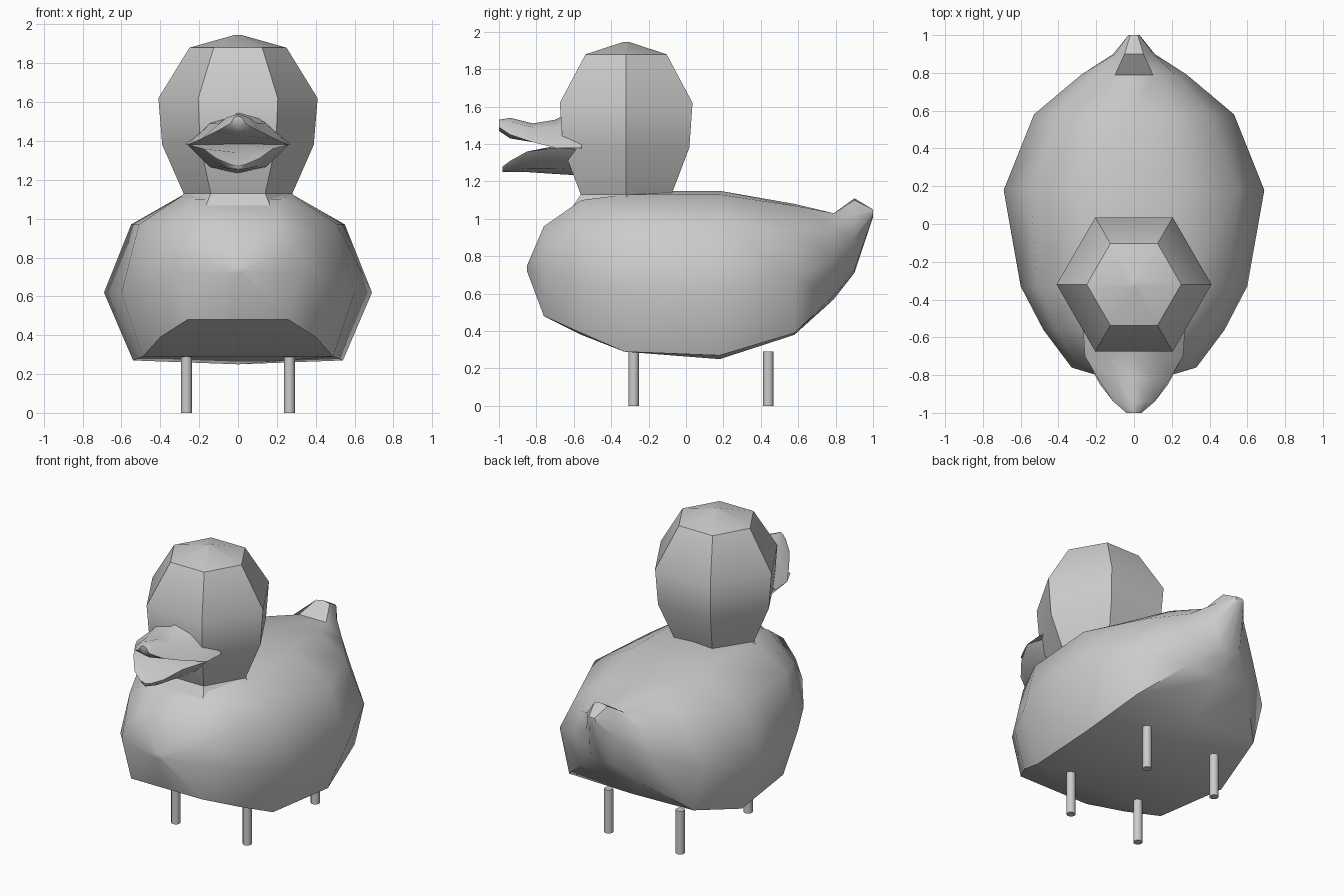
import bpy, bmesh, math

if "Cube" in bpy.data.objects:
    bpy.data.objects.remove(bpy.data.objects["Cube"])

grey = bpy.data.materials.new("plain grey")
grey.use_nodes = True
colour = (0.6, 0.6, 0.6, 1)
grey.diffuse_color = colour
grey.node_tree.nodes["Principled BSDF"].inputs["Base Color"].default_value = colour


def finish(name, bm, angle):
    """Turn a bmesh into a softly shaded object."""
    bmesh.ops.recalc_face_normals(bm, faces=bm.faces)
    mesh = bpy.data.meshes.new(name)
    bm.to_mesh(mesh)
    bm.free()
    mesh.materials.append(grey)
    obj = bpy.data.objects.new(name, mesh)
    bpy.context.collection.objects.link(obj)
    bpy.ops.object.select_all(action="DESELECT")
    obj.select_set(True)
    bpy.context.view_layer.objects.active = obj
    bpy.ops.object.shade_smooth_by_angle(angle=math.radians(angle))
    return obj


def loft(name, rings, angle=40):
    """Skin a list of closed rings and cap both ends."""
    bm = bmesh.new()
    loops = [[bm.verts.new(p) for p in ring] for ring in rings]
    for a, b in zip(loops, loops[1:]):
        for i in range(len(a)):
            j = (i + 1) % len(a)
            bm.faces.new((a[i], a[j], b[j], b[i]))
    bm.faces.new(loops[0])
    bm.faces.new(loops[-1])
    return finish(name, bm, angle)


def mirrored(y, top, bottom, side):
    """Symmetric section at y from its centre heights and one side."""
    right = [(x, y, z) for x, z in side]
    left = [(-x, y, z) for x, z in reversed(side)]
    return [(0, y, top)] + right + [(0, y, bottom)] + left


# Body: sections from chest to tail
# y, top, bottom, then shoulder, upper side, widest point, lower edge
body_sections = [
    (-.85, .75, .72, [(.02, .75), (.03, .74), (.03, .73), (.02, .72)]),
    (-.76, .96, .48, [(.19, .96), (.28, .85), (.33, .73), (.26, .48)]),
    (-.56, 1.1, .38, [(.22, 1.1), (.41, .94), (.48, .65), (.4, .39)]),
    (-.33, 1.15, .29, [(.27, 1.13), (.51, .97), (.6, .62), (.49, .29)]),
    (.18, 1.15, .25, [(.27, 1.13), (.55, .97), (.69, .62), (.54, .27)]),
    (.58, 1.08, .38, [(.2, 1.07), (.4, .94), (.53, .68), (.46, .39)]),
    (.79, 1.03, .57, [(.1, 1.03), (.22, .95), (.28, .8), (.23, .59)]),
    (.9, 1.11, .71, [(.05, 1.1), (.1, 1.02), (.11, .9), (.08, .73)]),
    (1, 1.05, 1.01, [(.02, 1.05), (.03, 1.04), (.03, 1.03), (.02, 1.02)]),
]
loft("body", [mirrored(*s) for s in body_sections])


# Neck and head: stacked hexagons
def hexagon(radius, z, centre=-.32):
    turns = [math.tau * i / 6 for i in range(6)]
    return [(radius * math.cos(t), centre + radius * math.sin(t), z) for t in turns]


head_levels = [(.4, .98), (.28, 1.13), (.39, 1.38), (.41, 1.62), (.25, 1.88), (.02, 1.945)]
loft("head", [hexagon(r, z) for r, z in head_levels])


# Bill: y, top, bottom, then ridge and lip on one side
upper_sections = [
    (-.56, 1.6, 1.34, [(.15, 1.5), (.27, 1.38)]),
    (-.7, 1.53, 1.38, [(.14, 1.49), (.26, 1.38)]),
    (-.82, 1.51, 1.41, [(.1, 1.49), (.19, 1.41)]),
    (-.94, 1.54, 1.43, [(.06, 1.52), (.11, 1.45)]),
    (-1, 1.53, 1.47, [(.02, 1.52), (.04, 1.49)]),
]
lower_sections = [
    (-.53, 1.4, 1.23, [(.22, 1.37), (.13, 1.26)]),
    (-.7, 1.39, 1.24, [(.26, 1.38), (.15, 1.27)]),
    (-.85, 1.34, 1.25, [(.18, 1.36), (.1, 1.27)]),
    (-.94, 1.29, 1.25, [(.11, 1.31), (.06, 1.26)]),
    (-.98, 1.27, 1.25, [(.04, 1.28), (.02, 1.26)]),
]
loft("upper_bill", [mirrored(*s) for s in upper_sections], 60)
loft("lower_bill", [mirrored(*s) for s in lower_sections], 60)

# Four support pegs
for end, y in (("front", -.28), ("back", .44)):
    for side, x in (("left", .265), ("right", -.265)):
        bm = bmesh.new()
        bmesh.ops.create_cone(bm, cap_ends=True, segments=12, radius1=.028,
                              radius2=.028, depth=.29)
        bmesh.ops.translate(bm, verts=bm.verts, vec=(x, y, .145))
        finish(f"{end}_{side}_peg", bm, 40)
